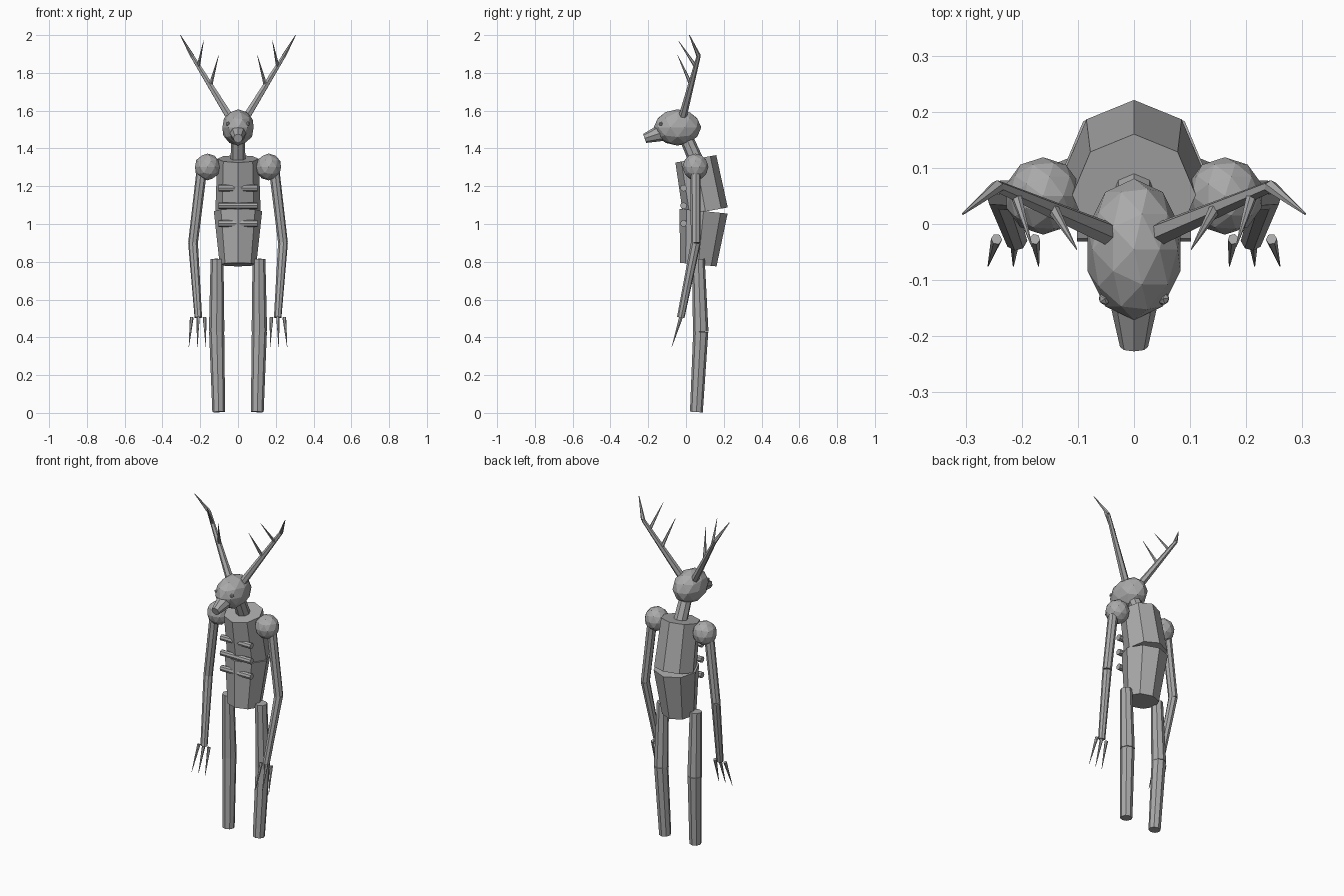
import bpy
import bmesh
from mathutils import Matrix, Vector

cube = bpy.data.objects.get("Cube")
if cube:
    bpy.data.objects.remove(cube, do_unlink=True)

GREY = (0.4, 0.4, 0.4, 1)
grey = bpy.data.materials.new("plain grey")
grey.use_nodes = True
grey.diffuse_color = GREY
grey.node_tree.nodes["Principled BSDF"].inputs["Base Color"].default_value = GREY


def finish(name, bm):
    mesh = bpy.data.meshes.new(name)
    bm.to_mesh(mesh)
    bm.free()
    mesh.materials.append(grey)
    obj = bpy.data.objects.new(name, mesh)
    bpy.context.collection.objects.link(obj)


def limb(name, start, end, r_start, r_end, sides=8):
    """Tapered prism between two points."""
    a, b = Vector(start), Vector(end)
    axis = b - a
    turn = Vector((0, 0, 1)).rotation_difference(axis).to_matrix().to_4x4()
    bm = bmesh.new()
    bmesh.ops.create_cone(bm, cap_ends=True, segments=sides,
                          radius1=r_start, radius2=r_end, depth=axis.length,
                          matrix=Matrix.Translation((a + b) / 2) @ turn)
    finish(name, bm)


def ball(name, center, radii, detail=2):
    bm = bmesh.new()
    bmesh.ops.create_icosphere(
        bm, subdivisions=detail, radius=1,
        matrix=Matrix.Translation(center) @ Matrix.Diagonal((*radii, 1)))
    finish(name, bm)


# Torso: two leaning octagonal blocks that part at the back
limb("chest", (0, 0.103, 1.066), (0, 0.052, 1.345), 0.12, 0.11)
limb("belly", (0, 0.065, 0.785), (0, 0.093, 1.068), 0.097, 0.128)

# Rib bars running across the front
for i, z in enumerate((1.19, 1.097, 1.003)):
    limb(f"rib_bar_{i + 1}", (-0.102, -0.013, z), (0.102, -0.013, z), 0.018, 0.018)

# Neck and head
limb("neck", (0, 0.065, 1.31), (0, -0.005, 1.47), 0.04, 0.036)
ball("head", (0, -0.045, 1.511), (0.087, 0.126, 0.096))
limb("snout", (0, -0.11, 1.49), (0, -0.219, 1.453), 0.05, 0.025)

for side, s in (("left", 1), ("right", -1)):
    def p(x, y, z):
        return (s * x, y, z)

    ball(f"{side}_eye", p(0.052, -0.133, 1.53), (0.012, 0.012, 0.012), 1)

    # Antler: beam, bent tip and two tines
    bend = p(0.243, 0.067, 1.89)
    limb(f"{side}_antler_beam", p(0.04, -0.02, 1.56), bend, 0.022, 0.011, 6)
    limb(f"{side}_antler_tip", bend, p(0.305, 0.018, 2.0), 0.012, 0.002, 6)
    limb(f"{side}_antler_low_tine", p(0.145, 0.028, 1.735), p(0.102, -0.045, 1.895), 0.011, 0.001, 6)
    limb(f"{side}_antler_high_tine", p(0.21, 0.05, 1.835), p(0.182, -0.04, 1.97), 0.01, 0.001, 6)

    # Arm
    elbow, wrist = p(0.238, 0.052, 0.9), p(0.21, -0.028, 0.505)
    ball(f"{side}_shoulder", p(0.162, 0.05, 1.302), (0.069, 0.069, 0.071))
    limb(f"{side}_upper_arm", p(0.19, 0.05, 1.3), elbow, 0.028, 0.026)
    limb(f"{side}_forearm", elbow, wrist, 0.026, 0.02)
    for i, (base, tip) in enumerate(((0.177, 0.17), (0.212, 0.215), (0.245, 0.26))):
        limb(f"{side}_finger_{i + 1}", p(base, -0.027, 0.505), p(tip, -0.075, 0.35), 0.01, 0.001, 6)

    # Leg
    knee = p(0.113, 0.078, 0.43)
    limb(f"{side}_thigh", knee, p(0.111, 0.065, 0.815), 0.041, 0.034)
    limb(f"{side}_shin", p(0.102, 0.055, 0.005), knee, 0.034, 0.04)
